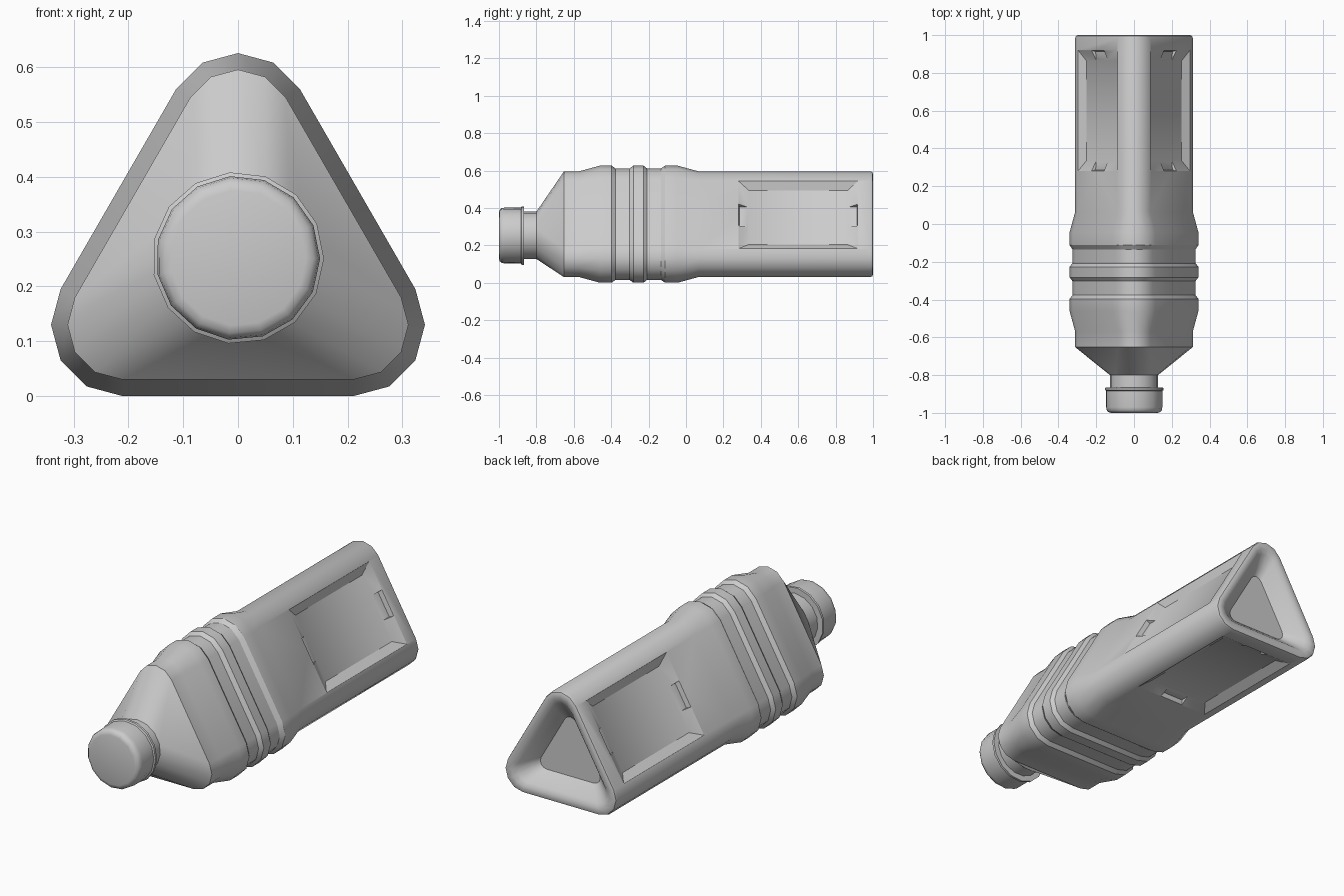
import bpy, bmesh
from math import sin, cos, radians
from mathutils import Matrix, Vector

if "Cube" in bpy.data.objects:
    bpy.data.objects.remove(bpy.data.objects["Cube"])

CZ = 0.252     # height of the bottle axis
R = 0.244      # distance of the rounded corner centres from the axis


def loft(name, rings):
    """Skin a list of closed rings and cap both ends."""
    bm = bmesh.new()
    vr = [[bm.verts.new(p) for p in ring] for ring in rings]
    n = len(vr[0])
    for a, b in zip(vr, vr[1:]):
        for i in range(n):
            j = (i + 1) % n
            bm.faces.new((a[i], a[j], b[j], b[i]))
    bm.faces.new(vr[0])
    bm.faces.new(vr[-1])
    bmesh.ops.recalc_face_normals(bm, faces=bm.faces)
    me = bpy.data.meshes.new(name)
    bm.to_mesh(me)
    bm.free()
    ob = bpy.data.objects.new(name, me)
    bpy.context.collection.objects.link(ob)
    return ob


def circle(y, r, start=42):
    return [(r * cos(radians(start + 24 * i)), y, CZ + r * sin(radians(start + 24 * i)))
            for i in range(15)]


def triangle(y, r, big=R):
    """Rounded triangle: three corners of five points each."""
    pts = []
    for k in range(3):
        c = radians(90 + 120 * k)
        for i in range(5):
            a = c + radians(-60 + 30 * i)
            pts.append((big * cos(c) + r * cos(a), y, CZ + big * sin(c) + r * sin(a)))
    return pts


def smooth(ob, angle):
    bpy.ops.object.select_all(action='DESELECT')
    ob.select_set(True)
    bpy.context.view_layer.objects.active = ob
    bpy.ops.object.shade_smooth_by_angle(angle=radians(angle))


# bottle body: neck, shoulder, ribs, straight grip, recessed base
rings = [circle(-0.93, 0.128), circle(-0.80, 0.128)]
rings += [triangle(y, r) for y, r in (
    (-0.652, 0.10), (-0.57, 0.10), (-0.46, 0.13), (-0.397, 0.13),
    (-0.377, 0.115), (-0.302, 0.115), (-0.282, 0.13), (-0.227, 0.13),
    (-0.208, 0.115), (-0.134, 0.115), (-0.112, 0.13), (-0.045, 0.13),
    (0.065, 0.10), (0.985, 0.10), (0.996, 0.096), (1.0, 0.085))]
rings += [triangle(y, r, b) for y, r, b in (
    (0.998, 0.068, 0.236), (0.985, 0.056, 0.224), (0.945, 0.042, 0.18), (0.92, 0.035, 0.152))]
body = loft("bottle_body", rings)

# panel cutters: a bevelled recess plus a notch at each end, on all three sides
Z0 = CZ - R / 2 - 0.10


def rect(w, y0, y1, d0, d1):
    return [Vector((-w, y0, Z0 + d0)), Vector((w, y0, Z0 + d0)),
            Vector((w, y1, Z0 + d1)), Vector((-w, y1, Z0 + d1))]


shapes = [
    [rect(0.209, 0.28, 0.92, -0.02, -0.02), rect(0.209, 0.28, 0.92, 0, 0),
     rect(0.167, 0.336, 0.864, 0.028, 0.028)],
    [rect(0.07, 0.277, 0.40, -0.02, -0.02), rect(0.062, 0.287, 0.40, 0.0235, 0.0275)],
    [rect(0.07, 0.80, 0.923, -0.02, -0.02), rect(0.062, 0.80, 0.913, 0.0275, 0.0235)],
]
centre = Matrix.Translation((0, 0, CZ))
cutters = []
for k in range(3):
    spin = centre @ Matrix.Rotation(radians(120 * k), 4, 'Y') @ centre.inverted()
    for s in shapes:
        c = loft("panel_cutter", [[spin @ p for p in ring] for ring in s])
        c.hide_render = True
        m = body.modifiers.new("panel", 'BOOLEAN')
        m.operation = 'DIFFERENCE'
        m.solver = 'EXACT'
        m.object = c
        cutters.append(c)
bpy.context.view_layer.update()
dg = bpy.context.evaluated_depsgraph_get()
mesh = bpy.data.meshes.new_from_object(body.evaluated_get(dg))
body.modifiers.clear()
body.data = mesh
for c in cutters:
    bpy.data.objects.remove(c)
smooth(body, 32)

# screw cap with its lower flange
cap = loft("screw_cap", [circle(y, r, 23.5) for y, r in (
    (-1.0, 0.124), (-0.996, 0.138), (-0.986, 0.147), (-0.97, 0.15), (-0.883, 0.15),
    (-0.879, 0.157), (-0.867, 0.157), (-0.866, 0.12))])
smooth(cap, 35)
